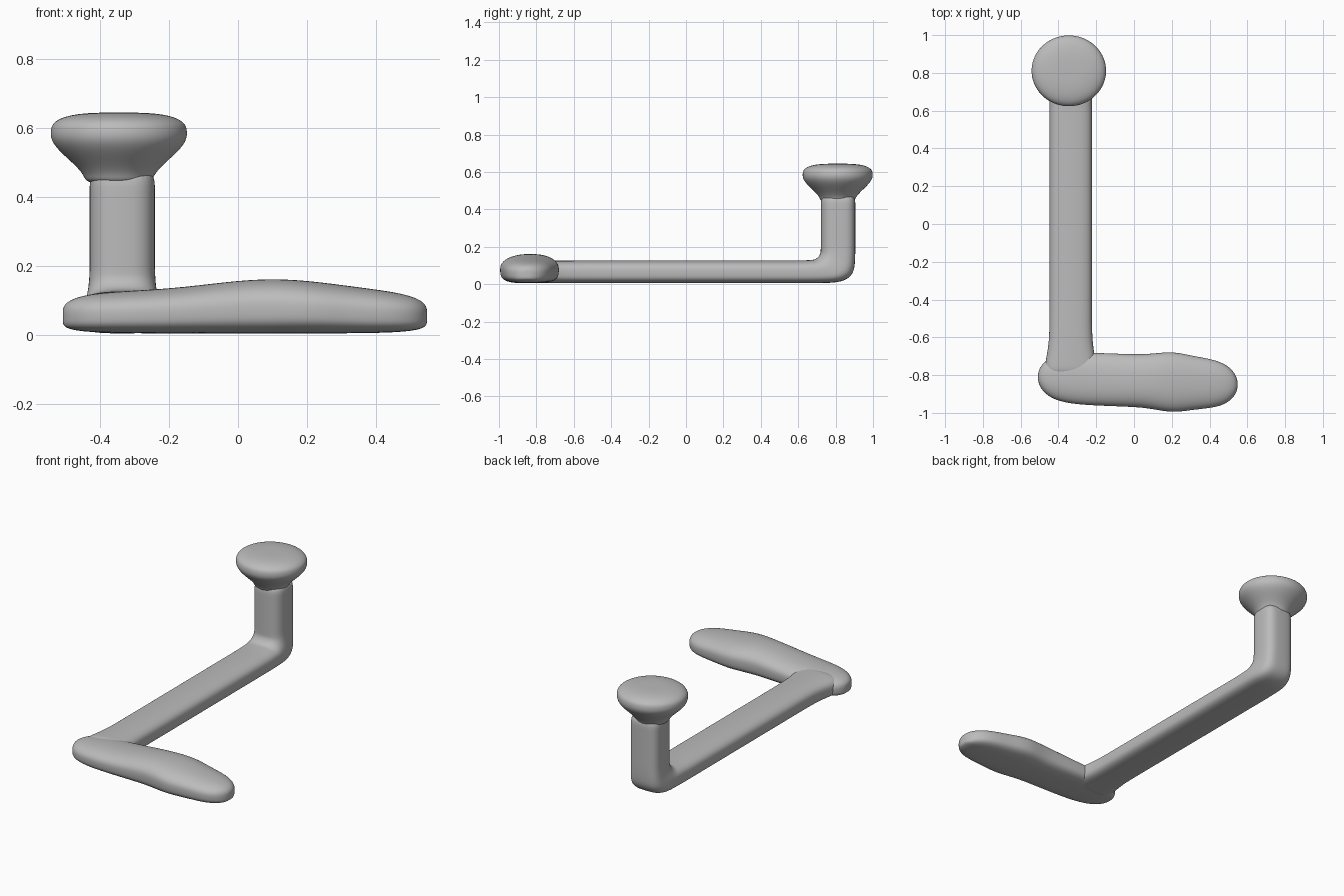
import bpy, bmesh
from math import cos, sin, pi, exp, sqrt
from mathutils import Vector

cube = bpy.data.objects.get("Cube")
if cube:
    bpy.data.objects.remove(cube)

grey = bpy.data.materials.new("plain_grey")
grey.use_nodes = True
colour = (0.5, 0.5, 0.5, 1)
grey.diffuse_color = colour
grey.node_tree.nodes["Principled BSDF"].inputs["Base Color"].default_value = colour

SIDES = 28
POST_X = -0.335


def power(value, exponent):
    """Superellipse coordinate that keeps the sign of the value."""
    return abs(value) ** (2 / exponent) * (1 if value >= 0 else -1)


def bump(position, centre, spread):
    return exp(-((position - centre) / spread) ** 2)


def steps(start, end, count):
    return [start + (end - start) * i / (count - 1) for i in range(count)]


def section(low, high, side, low_shape, high_shape):
    """Rounded section between two points, with its own squareness on each side."""
    low, high, side = Vector(low), Vector(high), Vector(side)
    middle, up = (low + high) / 2, (high - low) / 2
    points = []
    for i in range(SIDES):
        angle = 2 * pi * i / SIDES
        shape = high_shape if sin(angle) >= 0 else low_shape
        points.append(middle + side * power(cos(angle), shape)
                      + up * power(sin(angle), shape))
    return points


def loft(name, sections):
    """Skin the sections, close both ends and smooth the result."""
    bm = bmesh.new()
    loops = [[bm.verts.new(point) for point in points] for points in sections]
    for near, far in zip(loops, loops[1:]):
        for i in range(SIDES):
            j = (i + 1) % SIDES
            bm.faces.new((near[i], near[j], far[j], far[i]))
    for loop in (loops[0], loops[-1]):
        centre = bm.verts.new(sum((vert.co for vert in loop), Vector()) / SIDES)
        for i in range(SIDES):
            bm.faces.new((loop[i], loop[(i + 1) % SIDES], centre))
    bmesh.ops.recalc_face_normals(bm, faces=bm.faces)
    mesh = bpy.data.meshes.new(name)
    bm.to_mesh(mesh)
    bm.free()
    mesh.materials.append(grey)
    mesh.shade_smooth()
    obj = bpy.data.objects.new(name, mesh)
    bpy.context.collection.objects.link(obj)
    smooth = obj.modifiers.new("smooth", "SUBSURF")
    smooth.levels = smooth.render_levels = 2


# Crosswise foot: flat underneath, round ends, swollen past the middle
def foot_section(angle):
    along = -cos(angle)
    x = 0.02 + 0.53 * along
    y = -0.83 - 0.02 * along
    roundness = sqrt(1 - along ** 6)
    width = roundness * (0.14 + 0.02 * bump(x, 0.2, 0.1))
    low = 0.005 + 0.05 * (1 - roundness ** 0.4)
    high = 0.06 + roundness ** 0.7 * (0.068 + 0.035 * bump(x, 0.1, 0.25))
    return section((x, y, low), (x, y, high), (0, width, 0), 3.4, 2.3)


loft("foot", [foot_section(angle) for angle in steps(0.1, pi - 0.1, 24)])


# Long bar, elbow and post in one sweep
def bar_section(y):
    width = 0.113 + 0.03 * bump(y, -0.8, 0.12)
    return section((POST_X, y, 0.005), (POST_X, y, 0.127), (width, 0, 0), 3.4, 2.7)


def elbow_section(angle):
    y, z = 0.67, 0.18
    outer = (POST_X, y + 0.236 * power(sin(angle), 4), z - 0.175 * power(cos(angle), 4))
    inner = (POST_X, y + 0.05 * sin(angle), z - 0.05 * cos(angle))
    width = 0.095 + 0.018 * cos(angle)
    return section(outer, inner, (width, 0, 0), 3.4, 2.7)


def post_section(z):
    return section((POST_X, 0.906, z), (POST_X, 0.72, z), (0.095, 0, 0), 3.4, 2.7)


loft("bar_and_post",
     [bar_section(y) for y in steps(-0.8, 0.62, 24)]
     + [elbow_section(angle) for angle in steps(0, pi / 2, 9)]
     + [post_section(z) for z in steps(0.22, 0.48, 5)])


# Round pad: flared neck below, nearly flat rounded top
def pad_section(radius, z):
    x, y, depth = POST_X - 0.01, 0.811, radius * 0.95
    return section((x, y + depth, z), (x, y - depth, z), (radius, 0, 0), 2, 2)


neck = [pad_section(0.095 + 0.105 * t * t * (3 - 2 * t), 0.44 + 0.14 * t)
        for t in steps(0, 1, 8)]
crown = [pad_section(0.2 * power(cos(angle), 3), 0.58 + 0.065 * power(sin(angle), 3))
         for angle in steps(0.2, 1.4, 8)]
loft("pad", neck + crown)
